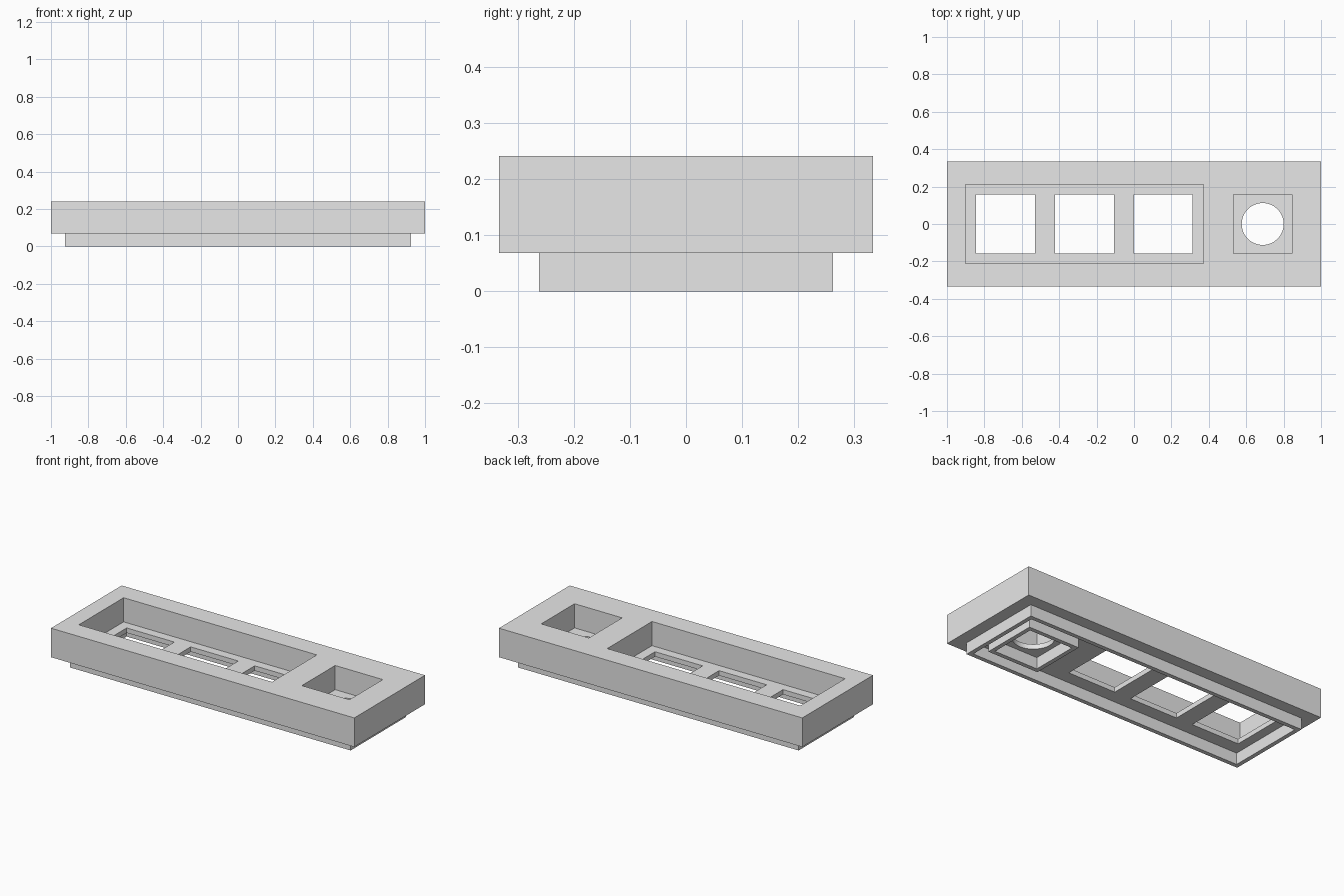
import bpy

if "Cube" in bpy.data.objects:
    bpy.data.objects.remove(bpy.data.objects["Cube"])

grey = bpy.data.materials.new("light_grey")
grey.use_nodes = True
grey.diffuse_color = (0.8, 0.8, 0.8, 1)
grey.node_tree.nodes["Principled BSDF"].inputs["Base Color"].default_value = (0.8, 0.8, 0.8, 1)

BASE, FLOOR, TOP = 0.068, 0.097, 0.241   # slab underside, pocket floor, slab top
WALL = 0.025                             # thickness of the underside rims
KNOB_X = 0.688                           # centre of the square pocket


def box(name, x, half_x, half_y, z0, z1):
    """Box centred on y = 0, spanning z0 to z1."""
    bpy.ops.mesh.primitive_cube_add(size=2, location=(x, 0, (z0 + z1) / 2))
    ob = bpy.context.object
    ob.name = name
    ob.scale = (half_x, half_y, (z1 - z0) / 2)
    bpy.ops.object.transform_apply(location=True, rotation=False, scale=True)
    ob.data.materials.append(grey)
    return ob


def cut(ob, cutter):
    """Subtract the cutter from the object and discard it."""
    bpy.context.view_layer.objects.active = ob
    mod = ob.modifiers.new("cut", "BOOLEAN")
    mod.operation = "DIFFERENCE"
    mod.solver = "EXACT"
    mod.object = cutter
    bpy.ops.object.modifier_apply(modifier=mod.name)
    bpy.data.objects.remove(cutter)


def rim(name, x, half_x, half_y):
    """Open rectangular wall hanging below the slab."""
    ob = box(name, x, half_x, half_y, 0, BASE)
    cut(ob, box("cutter", x, half_x - WALL, half_y - WALL, -0.1, BASE + 0.1))
    return ob


# Main slab with a long pocket and a square pocket
slab = box("panel_body", 0, 1, 0.333, BASE, TOP)
cut(slab, box("cutter", -0.265, 0.637, 0.211, FLOOR, TOP + 0.1))
cut(slab, box("cutter", KNOB_X, 0.157, 0.157, FLOOR, TOP + 0.1))

# Three square windows through the long pocket floor
for i in range(3):
    cut(slab, box("cutter", -0.687 + i * 0.422, 0.157, 0.157, 0, 0.15))

# Round hole through the square pocket floor
bpy.ops.mesh.primitive_cylinder_add(vertices=64, radius=0.112, depth=0.15,
                                    location=(KNOB_X, 0, 0.085))
hole = bpy.context.object
hole.data.materials.append(grey)
cut(slab, hole)

# Underside rims
rim("outer_rim", 0, 0.926, 0.262)
rim("hole_rim", KNOB_X, 0.168, 0.168)

# Smooth the round hole, keep all edges sharp
bpy.ops.object.select_all(action="DESELECT")
slab.select_set(True)
bpy.context.view_layer.objects.active = slab
bpy.ops.object.shade_smooth_by_angle()
